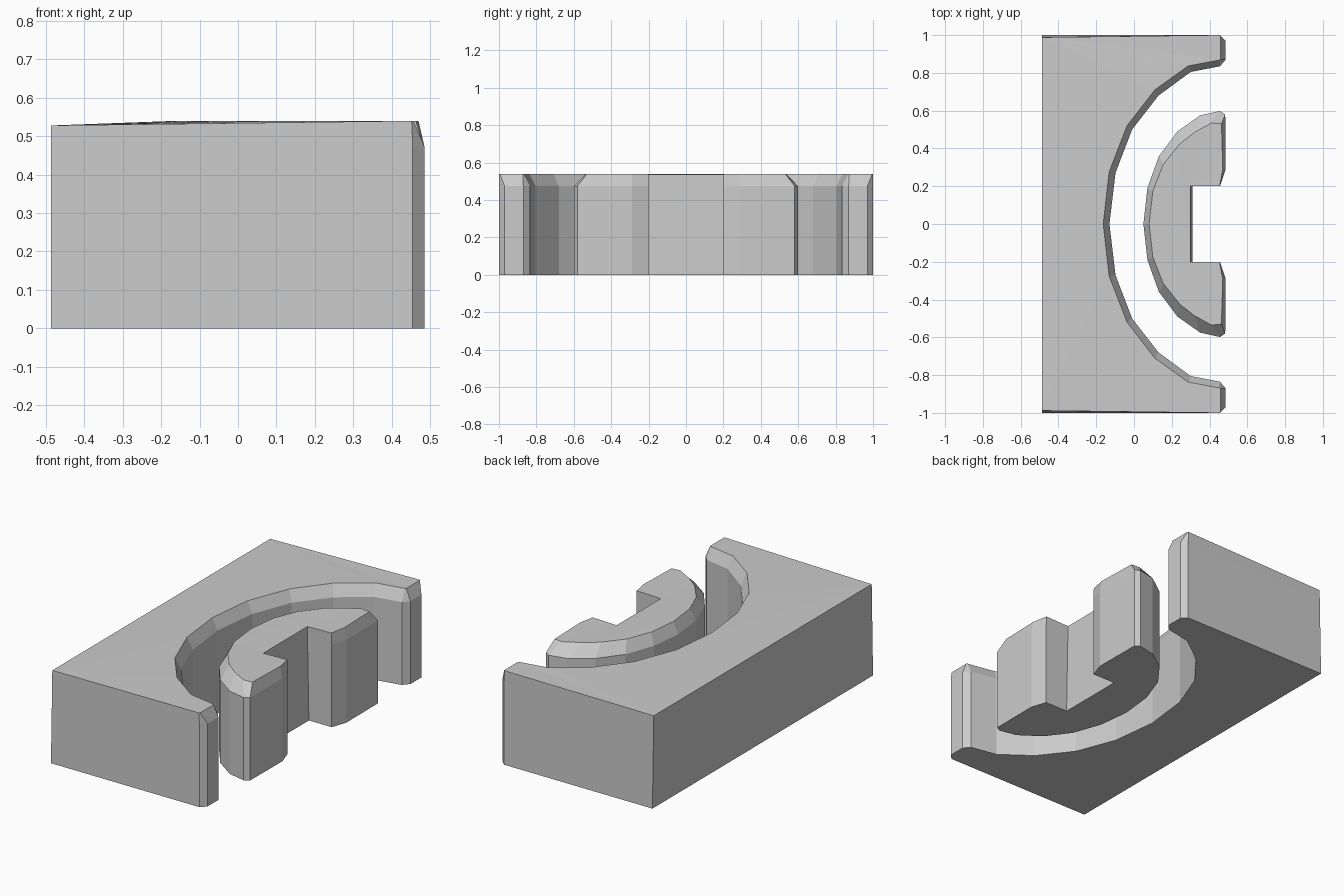
import bpy
import bmesh

if "Cube" in bpy.data.objects:
    bpy.data.objects.remove(bpy.data.objects["Cube"])

BEVEL_Z = 0.475
TOP_Z = 0.54


def mirrored(half):
    """Close a half outline (y >= 0) across y = 0, keeping points on the axis single."""
    other = [(p[0], -p[1], *p[2:]) for p in reversed(half) if p[1] > 0]
    return half + other


def bevel_point(wall, top):
    """Start of the chamfer; points with their own top height lean straight instead."""
    t = BEVEL_Z / top[2] if len(top) > 2 else 0
    return (wall[0] + (top[0] - wall[0]) * t, wall[1] + (top[1] - wall[1]) * t, BEVEL_Z)


def loft(name, wall_half, top_half):
    """Vertical wall from the ground, then a chamfer band up to the top outline."""
    wall, top = mirrored(wall_half), mirrored(top_half)
    bm = bmesh.new()
    rings = [
        [bm.verts.new((p[0], p[1], 0)) for p in wall],
        [bm.verts.new(bevel_point(w, t)) for w, t in zip(wall, top)],
        [bm.verts.new((p[0], p[1], p[2] if len(p) > 2 else TOP_Z)) for p in top],
    ]
    n = len(wall)
    for low, high in zip(rings, rings[1:]):
        for i in range(n):
            j = (i + 1) % n
            bm.faces.new((low[i], low[j], high[j], high[i]))
    caps = [bm.faces.new(rings[0]), bm.faces.new(rings[-1])]
    bm.normal_update()
    bmesh.ops.triangulate(bm, faces=caps, ngon_method='EAR_CLIP')
    bmesh.ops.recalc_face_normals(bm, faces=bm.faces)
    mesh = bpy.data.meshes.new(name)
    bm.to_mesh(mesh)
    bm.free()
    obj = bpy.data.objects.new(name, mesh)
    bpy.context.collection.objects.link(obj)
    return obj


# Outer block with a wide curved recess, from the recess centre to the back corner
loft("outer_block",
     [(-0.13, 0), (-0.098, 0.27), (-0.01, 0.50), (0.13, 0.68), (0.30, 0.805),
      (0.455, 0.835), (0.485, 0.87), (0.485, 0.97), (0.455, 1.0), (-0.487, 1.0)],
     [(-0.163, 0), (-0.132, 0.275), (-0.037, 0.52), (0.11, 0.71), (0.287, 0.837),
      (0.452, 0.868), (0.457, 0.872), (0.457, 0.996), (0.452, 1.0),
      (-0.487, 0.988, 0.528)])

# Inner crescent block with a square notch in its flat side
loft("inner_crescent",
     [(0.05, 0), (0.071, 0.19), (0.132, 0.36), (0.23, 0.49), (0.35, 0.575),
      (0.455, 0.598), (0.483, 0.58), (0.485, 0.29), (0.455, 0.20), (0.31, 0.20)],
     [(0.08, 0), (0.10, 0.175), (0.155, 0.315), (0.243, 0.425), (0.32, 0.485),
      (0.41, 0.535), (0.463, 0.53), (0.47, 0.29), (0.453, 0.20), (0.30, 0.20, 0.536)])
